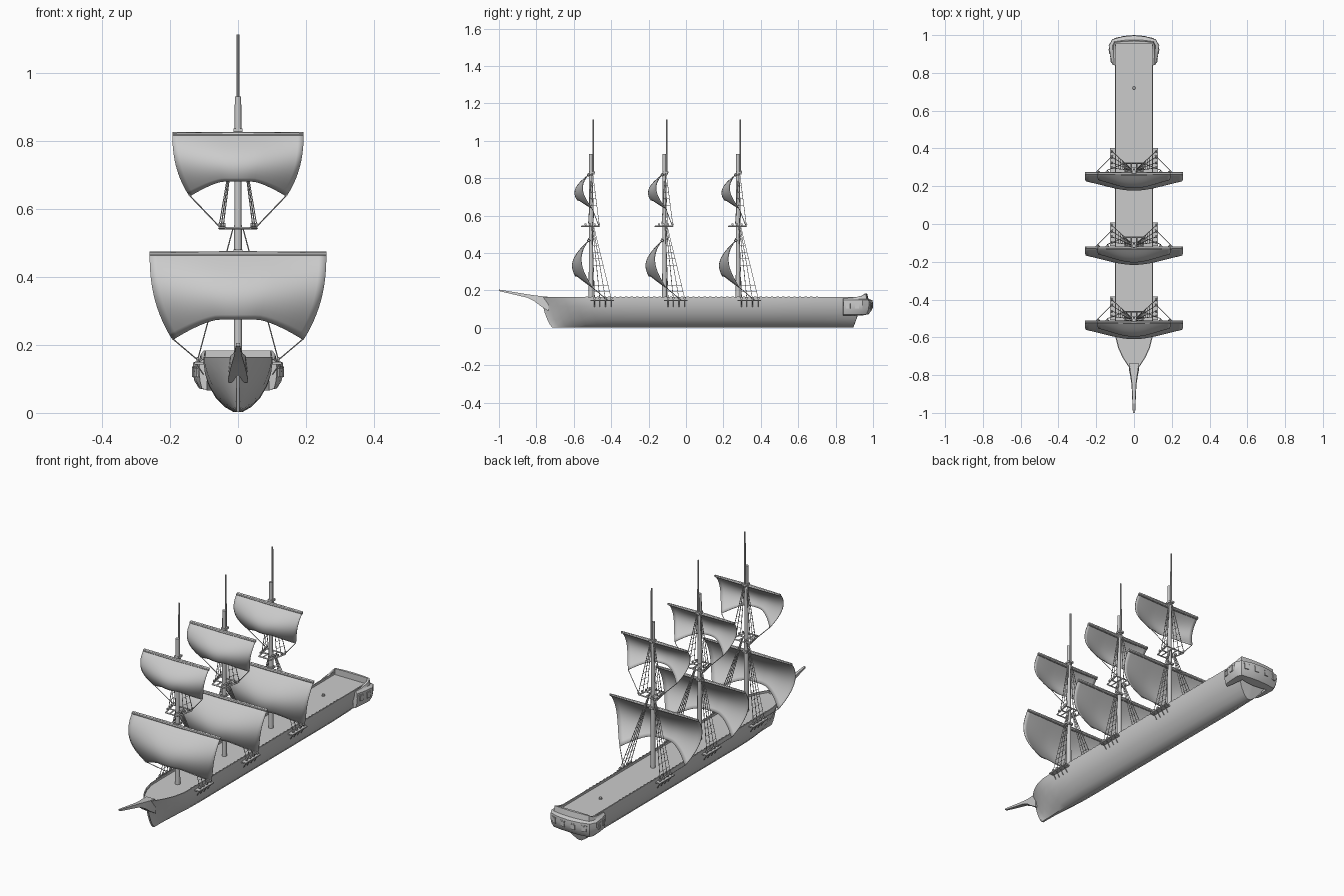
import bpy, bmesh, math
from mathutils import Vector, Matrix

if "Cube" in bpy.data.objects:
    bpy.data.objects.remove(bpy.data.objects["Cube"])

MASTS = (-0.497, -0.104, 0.289)


def make(name, bm, offsets=(0,), fix=True):
    """Turn a bmesh into one object per y offset."""
    if fix:
        bmesh.ops.recalc_face_normals(bm, faces=bm.faces[:])
    me = bpy.data.meshes.new(name)
    bm.to_mesh(me)
    bm.free()
    obs = []
    for oy in offsets:
        ob = bpy.data.objects.new(name, me)
        ob.location.y = oy
        bpy.context.collection.objects.link(ob)
        obs.append(ob)
    return obs


def tube(bm, p, q, r0, r1=None, n=4):
    p, q = Vector(p), Vector(q)
    d = q - p
    m = Matrix.Translation((p + q) / 2) @ d.to_track_quat('Z', 'Y').to_matrix().to_4x4()
    bmesh.ops.create_cone(bm, cap_ends=True, segments=n, radius1=r0,
                          radius2=r0 if r1 is None else r1, depth=d.length, matrix=m)


def box(bm, c, size, rot=0):
    m = Matrix.Translation(c) @ Matrix.Rotation(rot, 4, 'Z') @ Matrix.Diagonal((*size, 1))
    bmesh.ops.create_cube(bm, size=1, matrix=m)


def loft(bm, rows, closed=False, caps=False):
    vs = [[bm.verts.new(p) for p in r] for r in rows]
    n = len(vs[0])
    for a, b in zip(vs, vs[1:]):
        for i in range(n if closed else n - 1):
            j = (i + 1) % n
            bm.faces.new((a[i], a[j], b[j], b[i]))
    if caps:
        bm.faces.new(vs[0])
        bm.faces.new(vs[-1])


# hull half with bulwark and sunken deck: (width, z, stem y, stern y, entry length)
LEVELS = [(0, .002, -.715, .895, .3), (.012, .002, -.715, .895, .3), (.04, .018, -.728, .90, .34),
          (.066, .045, -.742, .91, .33), (.086, .08, -.755, .92, .3), (.097, .115, -.764, .93, .26),
          (.101, .145, -.775, .94, .23), (.101, .165, -.785, .95, .22)]
DIST = (0, .015, .04, .08, .13, .19, .26, .35, .6, .9, 1.2, 1.45, None)
rows = []
for d in DIST:
    row = []
    for w, z, y0, y1, L in LEVELS:
        if d is None:
            y, f = y1, 0.85 + 0.15 * z / .165
        else:
            y = y0 + d
            f = math.sin(math.pi / 2 * min(1, d / L)) ** 0.8
        row.append((0 if w == 0 else max(w * f, .005), y, z))
    x, y, z = row[-1]
    xi = max(x - .006, .002)
    row += [(xi, y, z), (xi, y, .154), (0, y, .154)]
    rows.append(row)
bm = bmesh.new()
loft(bm, rows, caps=True)
hull = make("hull", bm)[0]
mod = hull.modifiers.new("mirror", 'MIRROR')
mod.use_clip = True

# beakhead and bowsprit: (y, half width, low z, high z)
bm = bmesh.new()
loft(bm, [[(-w, y, a), (w, y, a), (w * .8, y, b), (-w * .8, y, b)] for y, w, a, b in
          ((-.735, .030, .09, .166), (-.775, .026, .115, .170), (-.81, .019, .142, .174),
           (-.85, .013, .162, .180), (-1.0, .006, .197, .205))], closed=True, caps=True)
make("bowsprit", bm)

# stern gallery: (inner x, y, outer x, y, top z), mirrored round the stern
PLAN = [(.100, .84, .114, .842, .157), (.100, .89, .127, .89, .160), (.099, .94, .134, .945, .172),
        (.096, .955, .115, .978, .183), (.05, .955, .06, .994, .184)]
PLAN += [(0, .955, 0, 1.0, .184)] + [(-a, b, -c, d, e) for a, b, c, d, e in reversed(PLAN)]
rows = []
for ix, iy, ox, oy, t in PLAN:
    sec = ((-.6, .066), (.45, .072), (.85, .095), (1, .122), (.95, .148),
           (.45, .155), (.3, t), (0, t), (0, .15), (-.6, .15))
    rows.append([(ix + s * (ox - ix), iy + s * (oy - iy), z) for s, z in sec])
bm = bmesh.new()
loft(bm, rows, closed=True, caps=True)
make("stern_gallery", bm)

# gallery windows
bm = bmesh.new()
for s in (-1, 1):
    for x, y, r in ((.120, .868, 1.35), (.128, .915, 1.42), (.088, .983, -.25), (.030, .993, -.1)):
        box(bm, (s * x, y, .118), (.022, .010, .026), s * r)
        box(bm, (s * x, y - .001, .134), (.028, .010, .005), s * r)
make("gallery_windows", bm)

# deck capstan and rail pins
bm = bmesh.new()
tube(bm, (0, .72, .153), (0, .72, .163), .009, .007, 10)
make("deck_capstan", bm)
bm = bmesh.new()
for s in (-1, 1):
    for i in range(42):
        box(bm, (s * .098, -.53 + i * .03, .166), (.004, .012, .005))
make("rail_pins", bm)

# masts in three lengths, with caps
bm = bmesh.new()
tube(bm, (0, -.011, .15), (0, -.011, .56), .0125, .011, 12)
tube(bm, (0, -.012, .54), (0, -.012, .93), .0105, .0095, 12)
tube(bm, (0, .001, .82), (0, .001, 1.113), .0055, .004, 8)
box(bm, (0, -.006, .832), (.026, .032, .010))
box(bm, (0, -.010, .475), (.026, .034, .010))
make("mast", bm, MASTS)

# yards
bm = bmesh.new()
for w, z in ((.26, .467), (.193, .818)):
    for s in (-1, 1):
        tube(bm, (0, -.023, z), (s * w, -.023, z), .009, .006, 8)
make("yards", bm, MASTS)


# billowing sails with arched foot
def sail(name, W, Wb, zt, zc, drop, belly, edge):
    bm = bmesh.new()
    rows = []
    for j in range(15):
        v = j / 14
        row = []
        for i in range(25):
            u = -1 + i / 12
            foot = zc - drop * max(0, (abs(u) - .3) / .7) ** 1.4
            c = belly * math.sin(math.pi * .7 * v)
            e = edge * math.sin(math.pi * v ** .85) - .012 * v
            row.append((u * (W - (W - Wb) * v ** 2.4),
                        -.016 - c + (c - e) * u * u, zt + (foot - zt) * v))
        rows.append(row)
    loft(bm, rows)
    for ob in make(name, bm, MASTS):
        m = ob.modifiers.new("cloth", 'SOLIDIFY')
        m.thickness = .003
        m.offset = 0


sail("lower_sail", .26, .192, .474, .275, .06, .095, .052)
sail("upper_sail", .193, .142, .825, .681, .044, .082, .045)

# fighting-top platform frame and hull channels with deadeyes
bm = bmesh.new()
for s in (-1, 1):
    tube(bm, (s * .036, -.062, .543), (s * .055, .033, .543), .004)
    tube(bm, (s * .014, -.062, .543), (s * .014, .033, .543), .004)
    for t in (0, .33, .66, 1):
        x, y = .040 + .015 * t, -.04 + .073 * t
        tube(bm, (s * x - .003, y, .553), (s * x + .003, y, .553), .006, n=8)
for y, w in ((-.062, .036), (-.015, .045), (.033, .055)):
    tube(bm, (-w, y, .543), (w, y, .543), .004)
make("mast_top", bm, MASTS)

FEET = (.008, .036, .066, .097)
bm = bmesh.new()
for s in (-1, 1):
    box(bm, (s * .113, .050, .146), (.03, .125, .006))
    for y in FEET:
        tube(bm, (s * .114, y, .158), (s * .122, y, .158), .007, n=8)
        tube(bm, (s * .123, y, .145), (s * .101, y, .112), .002)
make("channels", bm, MASTS)

# shrouds, ratlines and sheets
bm = bmesh.new()
for s in (-1, 1):
    low = [(Vector((s * .118, y, .158)), Vector((s * .014, -.006 + .003 * k, .545)))
           for k, y in enumerate(FEET)]
    high = [(Vector((s * (.043 + .006 * k), -.025 + .029 * k, .553)),
             Vector((s * .008, -.008 + .003 * k, .828))) for k in range(3)]
    for lines, steps in ((low, 11), (high, 8)):
        for a, b in lines:
            tube(bm, a, b, .0018)
        for i in range(1, steps):
            t = i / steps
            pts = [a.lerp(b, t) for a, b in lines]
            for p, q in zip(pts, pts[1:]):
                tube(bm, p, q, .0011, n=3)
    # sheets from the sail corners
    tube(bm, (s * .191, -.004, .217), (s * .112, .075, .15), .002)
    tube(bm, (s * .141, -.004, .638), (s * .055, .03, .548), .002)
make("rigging", bm, MASTS)

# smooth shading with sharp edges kept
bpy.ops.object.select_all(action='SELECT')
bpy.context.view_layer.objects.active = hull
bpy.ops.object.shade_smooth_by_angle(angle=math.radians(35))
